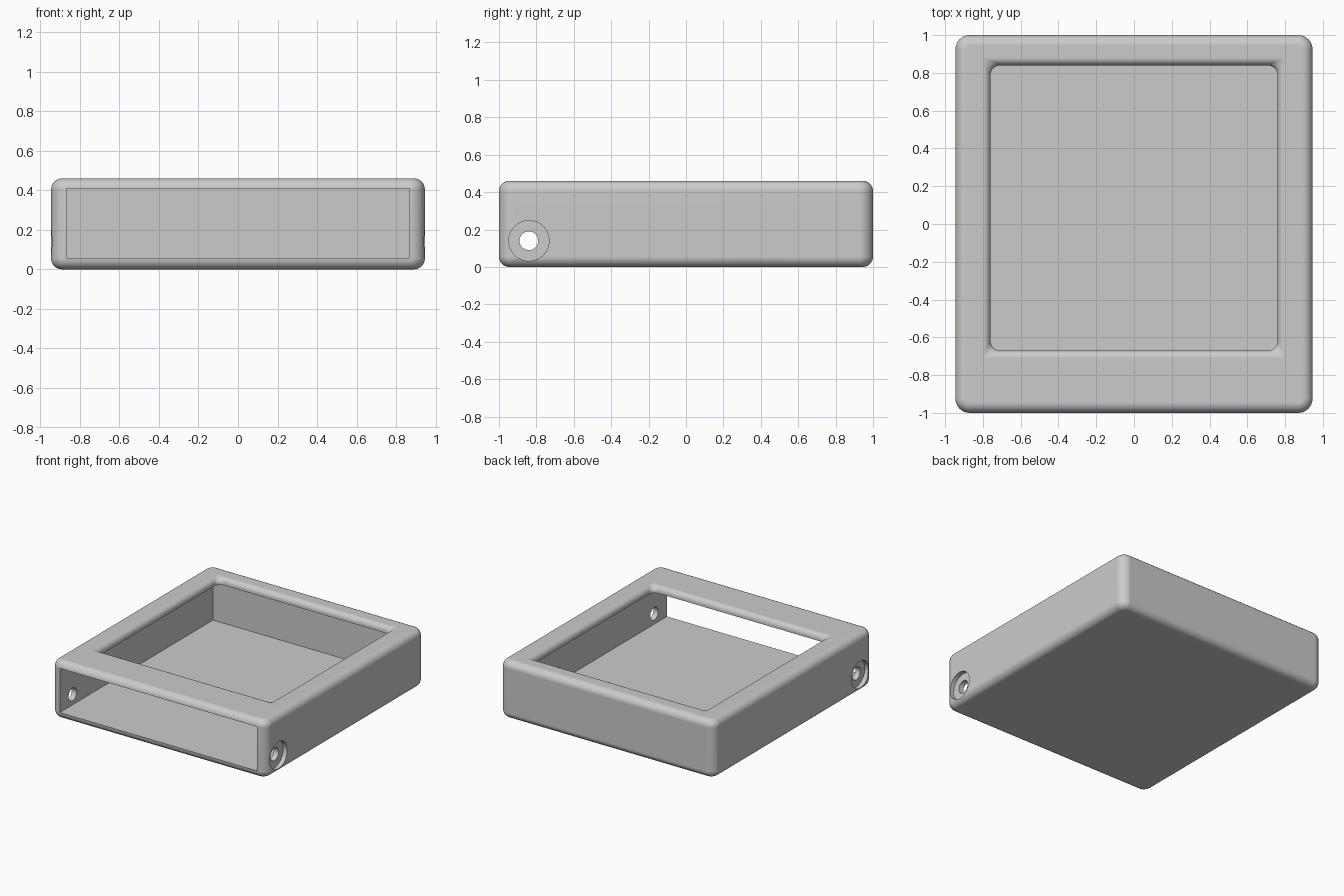
import bpy
import bmesh
from math import sin, cos, pi
from mathutils import Matrix

old = bpy.data.objects.get("Cube")
if old:
    bpy.data.objects.remove(old)

grey = bpy.data.materials.new("light grey")
grey.use_nodes = True
grey.diffuse_color = (0.6, 0.6, 0.6, 1)
grey.node_tree.nodes["Principled BSDF"].inputs["Base Color"].default_value = (0.6, 0.6, 0.6, 1)

WIDTH, HEIGHT = 0.945, 0.46      # half width, full height
CORNER, EDGE = 0.075, 0.055      # upright and horizontal edge radii
LIP = 0.04                       # rounding around the top opening
STEPS = 8


def finish(bm, name):
    bmesh.ops.recalc_face_normals(bm, faces=bm.faces)
    mesh = bpy.data.meshes.new(name)
    bm.to_mesh(mesh)
    bm.free()
    mesh.materials.append(grey)
    obj = bpy.data.objects.new(name, mesh)
    bpy.context.collection.objects.link(obj)
    return obj


def rounded_ring(bm, hx, hy, cy, r, z):
    """Rounded rectangle of vertices, counter-clockwise."""
    ring = []
    for q, (sx, sy) in enumerate([(1, 1), (-1, 1), (-1, -1), (1, -1)]):
        for i in range(STEPS + 1):
            a = (q + i / STEPS) * pi / 2
            ring.append(bm.verts.new((sx * (hx - r) + r * cos(a),
                                      cy + sy * (hy - r) + r * sin(a), z)))
    return ring


def loft(name, levels):
    """Closed solid through stacked rounded rectangles."""
    bm = bmesh.new()
    rings = [rounded_ring(bm, *level) for level in levels]
    for low, high in zip(rings, rings[1:]):
        for i in range(len(low)):
            j = (i + 1) % len(low)
            bm.faces.new((low[i], low[j], high[j], high[i]))
    bm.faces.new(rings[0][::-1])
    bm.faces.new(rings[-1])
    return finish(bm, name)


def box(name, x, y0, y1, z0, z1):
    bm = bmesh.new()
    place = Matrix.Translation((0, (y0 + y1) / 2, (z0 + z1) / 2))
    bmesh.ops.create_cube(bm, size=1, matrix=place @ Matrix.Diagonal((2 * x, y1 - y0, z1 - z0, 1)))
    return finish(bm, name)


def pin(name, radius, length, x):
    """Cylinder along x at the screw position."""
    bm = bmesh.new()
    place = Matrix.Translation((x, -0.84, 0.14)) @ Matrix.Rotation(pi / 2, 4, "Y")
    bmesh.ops.create_cone(bm, cap_ends=True, segments=48, radius1=radius,
                          radius2=radius, depth=length, matrix=place)
    return finish(bm, name)


# Outer shell with rounded edges
arc = [i / STEPS * pi / 2 for i in range(STEPS + 1)]
half = [(EDGE * (1 - sin(a)), EDGE * (1 - cos(a))) for a in arc]
profile = half + [(off, HEIGHT - z) for off, z in reversed(half)]
housing = loft("housing", [(WIDTH - o, 1 - o, 0, CORNER - o, z) for o, z in profile])

# Top opening: rounded upright corners running out into a mitred lip
lip = [(LIP * (1 - cos(a)), HEIGHT - LIP + LIP * sin(a)) for a in arc]
lip = [(0, 0.3)] + lip + [(LIP, HEIGHT + 0.1)]
opening = loft("opening_cutter", [(0.76 + o, 0.755 + o, 0.085,
                                   0.05 * (1 - o / LIP) + 0.003, z) for o, z in lip])

# Cavity open at the front, screw holes and their round recesses
cutters = [box("cavity_cutter", 0.868, -1.2, 0.925, 0.057, 0.408), opening,
           pin("hole_cutter", 0.05, 2.4, 0)]
for side in (-1, 1):
    cutters.append(pin("recess_cutter", 0.108, 0.2, side * (WIDTH - 0.035 + 0.1)))

bpy.ops.object.select_all(action="DESELECT")
bpy.context.view_layer.objects.active = housing
housing.select_set(True)
for cutter in cutters:
    mod = housing.modifiers.new("cut", "BOOLEAN")
    mod.operation = "DIFFERENCE"
    mod.solver = "EXACT"
    mod.object = cutter
    bpy.ops.object.modifier_apply(modifier=mod.name)
    bpy.data.objects.remove(cutter)

# Smooth rounding with crisp cut edges and flat walls
bpy.ops.object.shade_smooth_by_angle(angle=pi / 6)
normals = housing.modifiers.new("flat walls", "WEIGHTED_NORMAL")
normals.keep_sharp = True
